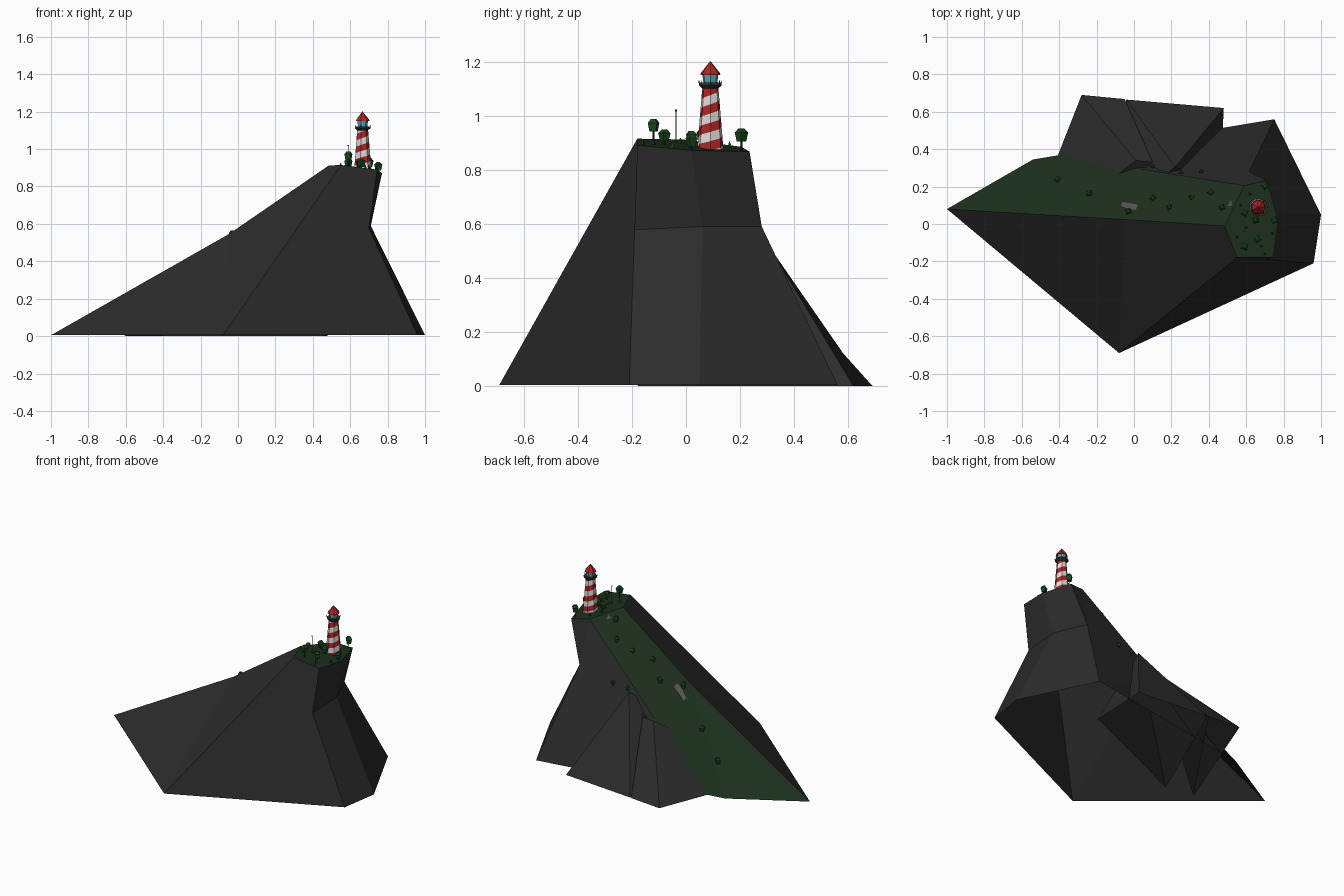
import bpy, bmesh, math, random
from mathutils import Vector
from mathutils.bvhtree import BVHTree

if "Cube" in bpy.data.objects:
    bpy.data.objects.remove(bpy.data.objects["Cube"])

random.seed(4)


def material(name, r, g, b):
    m = bpy.data.materials.new(name)
    m.diffuse_color = (r, g, b, 1)
    m.use_nodes = True
    m.node_tree.nodes["Principled BSDF"].inputs["Base Color"].default_value = m.diffuse_color
    return m


ROCK = material("dark_rock", .025, .025, .025)
GRASS = material("dark_grass", .012, .028, .012)
LEAF = material("leaf", .01, .06, .015)
BARK = material("bark", .03, .02, .012)
RED = material("red", .4, .02, .02)
WHITE = material("white", .75, .7, .7)
GLASS = material("glass", .1, .4, .45)
METAL = material("metal", .03, .03, .035)
GRAVEL = material("gravel", .09, .09, .09)


def mesh(name, verts, faces, mats, idx=None, fix=True):
    me = bpy.data.meshes.new(name)
    me.from_pydata(verts, [], faces)
    for m in mats:
        me.materials.append(m)
    if idx:
        for p, i in zip(me.polygons, idx):
            p.material_index = i
    if fix:
        bm = bmesh.new()
        bm.from_mesh(me)
        bmesh.ops.recalc_face_normals(bm, faces=bm.faces)
        bm.to_mesh(me)
        bm.free()
    ob = bpy.data.objects.new(name, me)
    bpy.context.collection.objects.link(ob)
    return ob


def turned(name, x, y, profile, n, mat, spin=0):
    """Faceted solid from (radius, z) rings, capped at both ends."""
    verts = [(x + r * math.cos(spin + math.tau * j / n),
              y + r * math.sin(spin + math.tau * j / n), z)
             for r, z in profile for j in range(n)]
    k = len(profile)
    faces = [(i * n + j, i * n + (j + 1) % n, (i + 1) * n + (j + 1) % n, (i + 1) * n + j)
             for i in range(k - 1) for j in range(n)]
    faces += [tuple(range(n))[::-1], tuple(range((k - 1) * n, k * n))]
    return mesh(name, verts, faces, [mat])


# Headland: open-bottomed shell with a sloping back and an undercut cliff
V = [(-1, .08, .005), (-.08, -.69, .005), (.96, -.21, .005), (1, .05, .005),
     (.75, .56, .005), (-.4, .368, .005), (-.54, .345, .005),
     (.70, -.19, .578), (.71, .06, .59), (.615, .28, .59),               # 7-9 ledge
     (.485, -.01, .912), (.55, -.18, .915), (.745, -.18, .89),           # 10-15 plateau
     (.77, .02, .872), (.71, .235, .867), (.59, .205, .885),
     (-.05, .024, .545), (.04, .293, .385)]                              # 16-17 slope
F = [(0, 1, 16), (1, 11, 10, 16), (1, 2, 7, 12, 11), (2, 3, 8, 7), (3, 4, 9, 8),
     (7, 8, 13, 12), (8, 9, 14, 13), (9, 15, 14), (4, 5, 17), (4, 17, 15, 9),
     (0, 16, 6), (6, 16, 17, 5), (16, 10, 15, 17), (10, 11, 12, 13, 14, 15)]
headland = mesh("headland", V, F, [ROCK, GRASS], [0] * 10 + [1] * 4)
tree = BVHTree.FromPolygons([Vector(v) for v in V], F)


def ground(x, y):
    hit = tree.ray_cast(Vector((x, y, 3)), Vector((0, 0, -1)))[0]
    return hit.z if hit else 0


# Rock spurs pushing out of the back slope
mesh("rock_spur_left", [(-.61, -.15, 0), (-.28, .69, 0), (-.05, .668, 0), (.10, .33, .39),
                        (.01, .34, .39)],
     [(0, 1, 4), (1, 2, 3, 4), (0, 4, 3), (0, 3, 2)], [ROCK])
mesh("rock_spur_right", [(-.41, -.18, 0), (-.04, .665, 0), (.48, .62, 0), (.46, .2, 0),
                         (.22, .305, .52)],
     [(0, 1, 4), (1, 2, 4), (2, 3, 4), (3, 0, 4)], [ROCK])

# Footpath draped over the slope
pts = [(-.18, .13), (-.1, .115), (-.02, .095), (.08, .08), (.14, .11),
       (.2, .135), (.28, .125), (.36, .135), (.44, .11), (.52, .11)]
line = []
for (x0, y0), (x1, y1) in zip(pts, pts[1:]):
    line += [(x0 + (x1 - x0) * t / 3, y0 + (y1 - y0) * t / 3) for t in range(3)]
line.append(pts[-1])
pv = []
for x, y in line:
    w = .013 + random.uniform(-.002, .003)
    for dy, lift in ((-w, -.01), (-w, .006), (w, .006), (w, -.01)):
        pv.append((x, y + dy, ground(x, y + dy) + lift))
pf = [(4 * i + a, 4 * i + a + 1, 4 * i + a + 5, 4 * i + a + 4)
      for i in range(len(line) - 1) for a in range(3)]
pf += [(0, 1, 2, 3), tuple(len(pv) - 4 + a for a in range(4))]
mesh("footpath", pv, pf, [GRAVEL])

# Lighthouse tower: helical red and white bands on a tapered prism
LX, LY, Z0, Z1, N, H = .665, .09, .872, 1.11, 7, .034


def tower_point(j, z):
    z = min(max(z, Z0), Z1)
    r = .050 - .020 * (z - Z0) / (Z1 - Z0)
    a = math.tau * j / N
    return (LX + r * math.cos(a), LY + r * math.sin(a), z)


tv, tf, ti = [], [], []
for k in range(-2, 8):
    for j in range(N):
        lo, hi = (Z0 + k * H + 2 * H * s / N for s in (j, j + 1))
        if max(lo, hi) + H <= Z0 or min(lo, hi) >= Z1:
            continue
        b = len(tv)
        tv += [tower_point(j, lo), tower_point(j + 1, hi),
               tower_point(j + 1, hi + H), tower_point(j, lo + H)]
        tf.append((b, b + 1, b + 2, b + 3))
        ti.append(k % 2)
mesh("tower", tv, tf, [RED, WHITE], ti, fix=False)

# Gallery, lantern and roof
turned("gallery", LX, LY, [(.03, 1.10), (.043, 1.112), (.043, 1.122), (.03, 1.122)], N, METAL)
turned("lantern", LX, LY, [(.026, 1.12), (.031, 1.158)], N, GLASS)
turned("roof", LX, LY, [(.038, 1.150), (.036, 1.158), (.002, 1.2)], N, RED)
for j in range(N):
    a = math.tau * j / N
    turned("railing_post", LX + .043 * math.cos(a), LY + .043 * math.sin(a),
           [(.0015, 1.12), (.0015, 1.13)], 4, METAL)

# Mast on the plateau
g = ground(.59, -.037)
turned("mast", .59, -.037, [(.002, g - .01), (.0015, 1.015), (.004, 1.016), (.004, 1.023)], 5, METAL)


# Shrubs: faceted crown on a thin trunk
def shrub(x, y, r, trunk):
    z = ground(x, y)
    s = random.uniform(0, 3)
    turned("shrub_trunk", x, y, [(.004, z - .01), (.003, z + trunk + .01)], 4, BARK)
    turned("shrub_crown", x, y, [(r * .7, z + trunk), (r, z + trunk + r * 1.3),
                                 (r * .45, z + trunk + r * 1.9)], 4, LEAF, s)


for x, y in [(.70, .205), (.59, -.12)]:
    shrub(x, y, .025, .035)
for x, y in [(.66, -.08), (.59, .06), (.75, .02), (.65, .02)]:
    shrub(x, y, .023, .012)
for x, y in [(-.41, .24), (-.24, .165), (-.03, .07), (.1, .14), (.19, .09), (.31, .14),
             (.41, .17), (.47, .09)]:
    shrub(x, y, .02, .006)
for x, y in [(.1, .31), (.25, .275), (.36, .28)]:
    shrub(x, y, .014, .004)

# Grass tufts scattered over the plateau
for x, y in [(.55, -.07), (.6, -.02), (.7, -.16), (.68, -.12), (.57, .1), (.74, -.05), (.62, .16)]:
    z = ground(x, y)
    turned("grass_tuft", x, y, [(.011, z - .004), (.002, z + .02)], 3, LEAF, random.uniform(0, 3))
